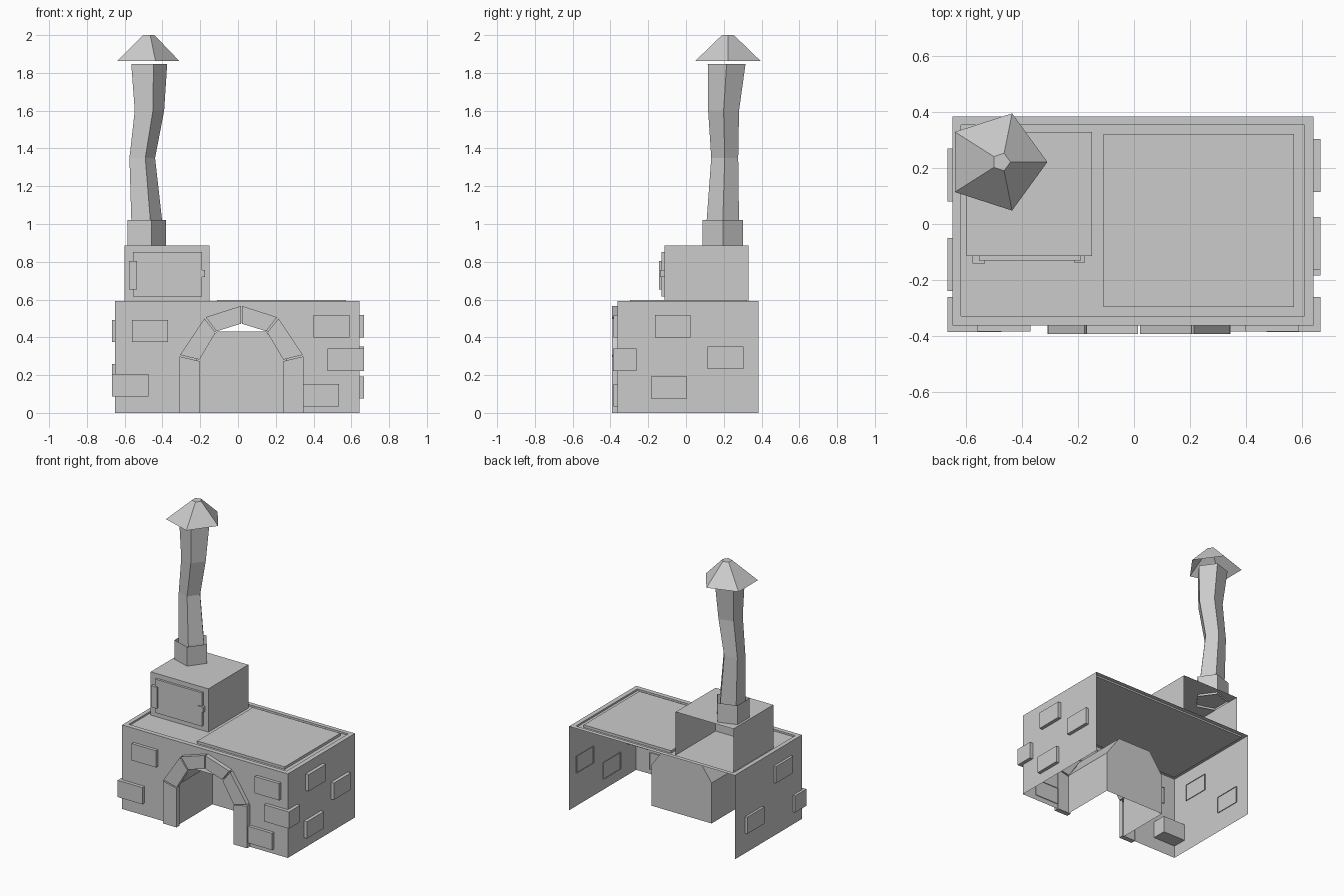
import bpy
import math

cube = bpy.data.objects.get("Cube")
if cube:
    bpy.data.objects.remove(cube, do_unlink=True)

grey = bpy.data.materials.new("stone_grey")
grey.use_nodes = True
GREY = (0.6, 0.6, 0.6, 1)
grey.diffuse_color = GREY
grey.node_tree.nodes["Principled BSDF"].inputs["Base Color"].default_value = GREY


def make(name, verts, faces):
    mesh = bpy.data.meshes.new(name)
    mesh.from_pydata(verts, [], faces)
    mesh.materials.append(grey)
    obj = bpy.data.objects.new(name, mesh)
    bpy.context.collection.objects.link(obj)
    return obj


SIDES = {"bottom": (0, 2, 3, 1), "top": (4, 5, 7, 6), "front": (0, 1, 5, 4),
         "back": (2, 6, 7, 3), "right": (0, 4, 6, 2), "left": (1, 3, 7, 5)}


def box(name, x, y, z, skip=()):
    verts = [(a, b, c) for c in z for b in y for a in x]
    return make(name, verts, [f for s, f in SIDES.items() if s not in skip])


def prism(name, outline, front, back, closed=True):
    """Extrude an (x, z) outline along y, with a front face and no back."""
    n = len(outline)
    verts = [(x, y, z) for y in (front, back) for x, z in outline]
    faces = [(i, i + n, (i + 1) % n + n, (i + 1) % n) for i in range(n if closed else n - 1)]
    return make(name, verts, faces + [tuple(range(n))])


def tube(name, rings, cap=False):
    """Five-sided tube through rings of (x, y, z, radius)."""
    verts = [(x + r * math.cos(math.tau * k / 5), y + r * math.sin(math.tau * k / 5), z)
             for x, y, z, r in rings for k in range(5)]
    faces = [(i * 5 + k, i * 5 + (k + 1) % 5, i * 5 + 5 + (k + 1) % 5, i * 5 + 5 + k)
             for i in range(len(rings) - 1) for k in range(5)]
    if cap:
        faces.append(tuple(range(len(verts) - 5, len(verts))))
    return make(name, verts, faces)


X0, X1, Y0, Y1, TOP = -0.65, 0.643, -0.363, 0.385, 0.592
MID = 0.018

# Body: side walls, open at the back and bottom
box("body_sides", (X0, X1), (Y0, Y1), (0, TOP), ("bottom", "top", "front", "back"))

# Front wall with an arched opening
half = [(0.235, 0), (0.235, 0.285), (0.13, 0.44)]
arch = [(MID - x, z) for x, z in half] + [(MID, 0.48)] + [(MID + x, z) for x, z in half[::-1]]
outline = [(X0, 0)] + arch + [(X1, 0), (X1, TOP), (MID, TOP), (X0, TOP)]
n = len(outline)
make("front_wall", [(x, Y0, z) for x, z in outline],
     [(0, 1, 2, 3, 4, n - 2, n - 1), (4, 5, 6, 7, 8, n - 3, n - 2)])

# Worktop: rim, shallow step and recessed slab
loops = [(X0, X1, Y0, Y1, TOP), (-0.62, 0.61, -0.33, 0.355, TOP), (-0.62, 0.61, -0.33, 0.355, TOP - 0.012)]
verts = [p for a, b, c, d, z in loops for p in ((a, c, z), (b, c, z), (b, d, z), (a, d, z))]
faces = [(i + k, i + (k + 1) % 4, i + 4 + (k + 1) % 4, i + 4 + k) for i in (0, 4) for k in range(4)]
make("worktop", verts, faces + [(8, 9, 10, 11)])
box("hot_plate", (-0.11, 0.572), (-0.297, 0.323), (TOP - 0.012, TOP + 0.006), ("bottom",))

# Firebox recess behind the arch
recess = [(MID - x, z) for x, z in [(0.235, 0), (0.235, 0.285), (0.13, 0.432)]]
recess += [(2 * MID - x, z) for x, z in recess[::-1]]
prism("firebox", recess, 0.025, Y0, closed=False)

# Arch stones, mirrored about the arch centre
stones = {"pillar": [(0.328, 0), (0.328, 0.299), (0.222, 0.274), (0.222, 0)],
          "shoulder": [(0.325, 0.307), (0.196, 0.5), (0.137, 0.425), (0.222, 0.282)],
          "keystone": [(0.188, 0.507), (0.003, 0.566), (0.003, 0.472), (0.132, 0.432)]}
for part, pts in stones.items():
    for side, s in (("right", -1), ("left", 1)):
        prism(f"arch_{part}_{side}", [(MID + s * x, z) for x, z in pts], -0.393, Y0 + 0.005)

# Stone bricks: flush on the front, wrapped round the corners, flush on the sides
for i, (x, z) in enumerate([(-0.56, 0.375), (0.4, 0.4), (0.345, 0.035)]):
    box(f"front_brick_{i}", (x, x + 0.19), (-0.385, Y0 + 0.005), (z, z + 0.118), ("back",))
for name, x, z in (("right", -0.668, 0.088), ("left", 0.475, 0.222)):
    box(f"corner_brick_{name}", (x, x + 0.193), (-0.387, -0.262), (z, z + 0.118))
for i, (y, z) in enumerate([(-0.165, 0.4), (0.115, 0.233), (-0.185, 0.075)]):
    box(f"left_brick_{i}", (X1 - 0.005, 0.667), (y, y + 0.19), (z, z + 0.118), ("right",))
for i, (y, z) in enumerate([(-0.24, 0.375), (0.08, 0.14)]):
    box(f"right_brick_{i}", (-0.667, X0 + 0.005), (y, y + 0.19), (z, z + 0.118), ("left",))

# Oven chamber with door, hinge and latch
box("oven", (-0.6, -0.15), (-0.115, 0.33), (TOP - 0.012, 0.885), ("bottom", "back"))
box("oven_door", (-0.555, -0.19), (-0.131, -0.113), (0.615, 0.852))
box("door_hinge", (-0.578, -0.534), (-0.142, -0.113), (0.652, 0.803))
box("door_latch", (-0.215, -0.175), (-0.138, -0.113), (0.72, 0.757))

# Chimney: collar, bent pipe and rain cap
tube("chimney_collar", [(-0.493, 0.195, 0.87, 0.113), (-0.493, 0.195, 1.02, 0.113)])
tube("chimney_pipe", [(-0.492, 0.195, 0.98, 0.09), (-0.492, 0.195, 1.02, 0.09), (-0.514, 0.205, 1.35, 0.075),
                      (-0.477, 0.199, 1.6, 0.086), (-0.48, 0.215, 1.846, 0.105)])
tube("chimney_cap", [(-0.493, 0.222, 1.862, 0.183), (-0.475, 0.222, 2.0, 0.033)], cap=True)
